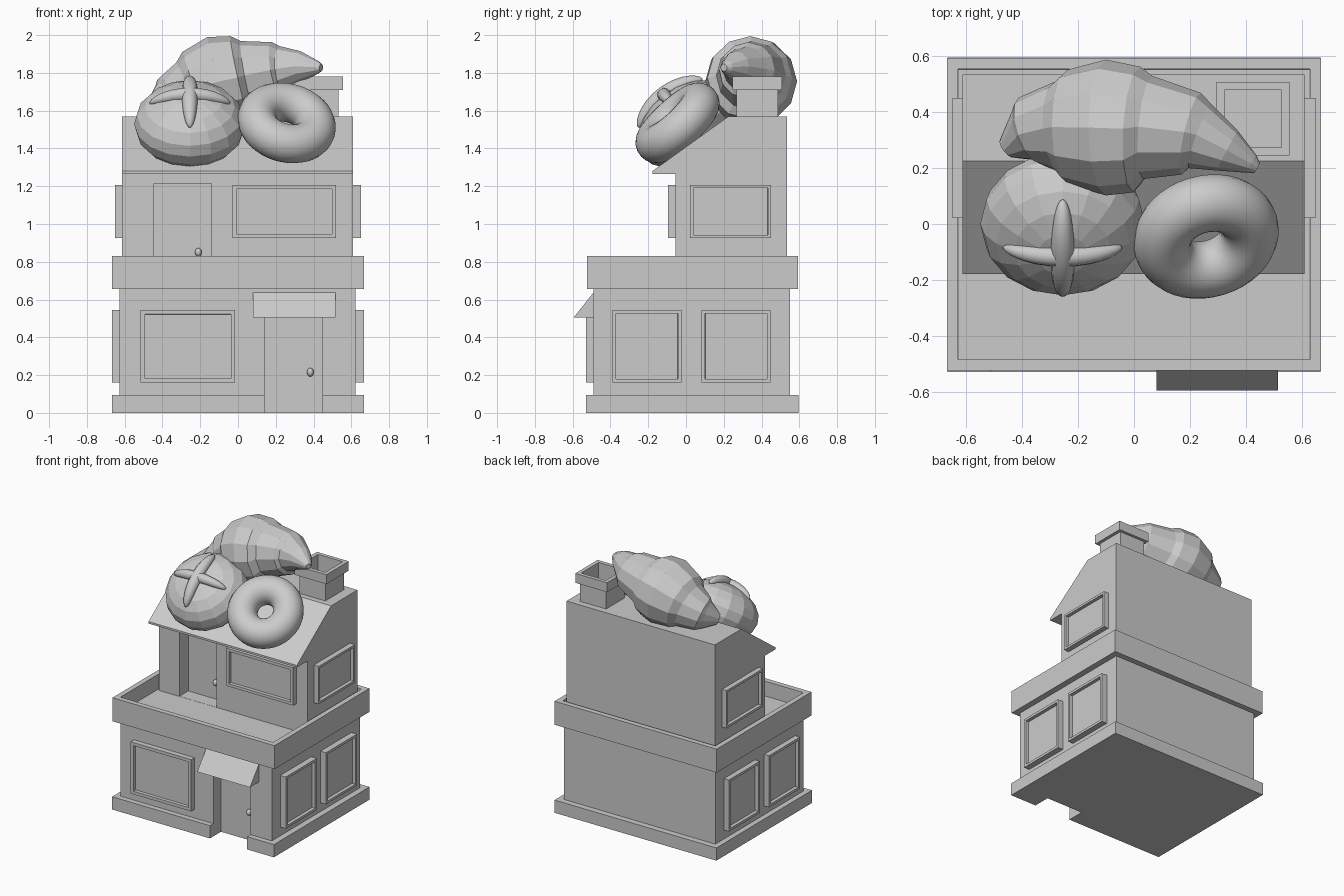
import bpy, bmesh, math
from mathutils import Matrix, Vector

if "Cube" in bpy.data.objects:
    bpy.data.objects.remove(bpy.data.objects["Cube"])


def finish(name, bm, smooth=False):
    bmesh.ops.recalc_face_normals(bm, faces=bm.faces[:])
    me = bpy.data.meshes.new(name)
    bm.to_mesh(me)
    bm.free()
    ob = bpy.data.objects.new(name, me)
    bpy.context.collection.objects.link(ob)
    me.polygons.foreach_set("use_smooth", [smooth] * len(me.polygons))
    return ob


def box_bm(x, y, z):
    bm = bmesh.new()
    size = (x[1] - x[0], y[1] - y[0], z[1] - z[0])
    mid = ((x[0] + x[1]) / 2, (y[0] + y[1]) / 2, (z[0] + z[1]) / 2)
    bmesh.ops.create_cube(bm, size=1, matrix=Matrix.Translation(mid) @ Matrix.Diagonal((*size, 1)))
    return bm


def box(name, x, y, z):
    return finish(name, box_bm(x, y, z))


def recessed(name, x, y, z, normal, rim, depth):
    """Box with a rimmed recess in the face that looks along normal."""
    bm = box_bm(x, y, z)
    bm.normal_update()
    face = max(bm.faces, key=lambda f: f.normal.dot(Vector(normal)))
    bmesh.ops.inset_individual(bm, faces=[face], thickness=rim, depth=0)
    bmesh.ops.inset_individual(bm, faces=[face], thickness=0.001, depth=-depth)
    return finish(name, bm)


def extrude_x(name, profile, x0, x1):
    bm = bmesh.new()
    face = bm.faces.new([bm.verts.new((x0, y, z)) for y, z in profile])
    new = bmesh.ops.extrude_face_region(bm, geom=[face])["geom"]
    bmesh.ops.translate(bm, vec=(x1 - x0, 0, 0), verts=[v for v in new if isinstance(v, bmesh.types.BMVert)])
    return finish(name, bm)


def tube(name, rings, sides, smooth=False, matrix=Matrix(), span=1):
    """Skin circles given as (x, y, z, radius), each square to the path."""
    bm = bmesh.new()
    pts = [Vector(r[:3]) for r in rings]
    loops = []
    for i, r in enumerate(rings):
        t = (pts[min(i + span, len(pts) - 1)] - pts[max(i - span, 0)]).normalized()
        up = Vector((0, 0, 1))
        u = up.cross(t).normalized()
        w = t.cross(u)
        loops.append([bm.verts.new(pts[i] + r[3] * (math.cos(a) * u + math.sin(a) * w))
                      for a in (2 * math.pi * k / sides for k in range(sides))])
    for a, b in zip(loops, loops[1:]):
        for k in range(sides):
            n = (k + 1) % sides
            bm.faces.new((a[k], a[n], b[n], b[k]))
    bm.faces.new(loops[0])
    bm.faces.new(loops[-1])
    bm.transform(matrix)
    return finish(name, bm, smooth)


def cut(cutter, *targets):
    cutter.hide_render = True
    cutter.display_type = 'WIRE'
    for ob in targets:
        mod = ob.modifiers.new("recess", 'BOOLEAN')
        mod.operation, mod.solver, mod.object = 'DIFFERENCE', 'EXACT', cutter


# Ground floor
plinth = box("plinth", (-0.667, 0.667), (-0.53, 0.595), (0, 0.095))
shop = box("shop_walls", (-0.627, 0.622), (-0.49, 0.55), (0.05, 0.69))
parapet = recessed("roof_terrace_parapet", (-0.668, 0.668), (-0.524, 0.593), (0.655, 0.83),
                   (0, 0, 1), 0.055, 0.11)
cut(box("shop_door_recess", (0.14, 0.447), (-0.7, -0.40), (-0.1, 0.515)), plinth, shop)
extrude_x("door_awning", [(-0.595, 0.505), (-0.49, 0.637), (-0.48, 0.637), (-0.48, 0.505)], 0.08, 0.515)

# Upper floor with sloping roof front
house = extrude_x("upper_floor", [(-0.055, 0.7), (-0.055, 1.265), (-0.178, 1.265), (-0.178, 1.28),
                                  (0.225, 1.57), (0.535, 1.57), (0.535, 0.7)], -0.613, 0.61)
cut(box("upper_door_recess", (-0.445, -0.14), (-0.477, 0.05), (0.721, 1.215)), house, parapet)

# Windows on front and both sides
recessed("shop_front_window", (-0.515, -0.015), (-0.53, -0.48), (0.16, 0.545), (0, -1, 0), 0.032, 0.025)
recessed("upper_front_window", (-0.03, 0.52), (-0.095, -0.045), (0.925, 1.207), (0, -1, 0), 0.03, 0.025)
for side, s in (("right", 1), ("left", -1)):
    for i, y in enumerate(((-0.39, -0.025), (0.083, 0.448))):
        recessed(f"shop_{side}_window_{i + 1}", sorted((s * 0.61, s * 0.667)), y, (0.16, 0.545),
                 (s, 0, 0), 0.026, 0.025)
    recessed(f"upper_{side}_window", sorted((s * 0.6, s * 0.65)), (0.022, 0.45), (0.925, 1.207),
             (s, 0, 0), 0.024, 0.025)

# Door knobs
for name, loc in (("shop_door_knob", (0.383, -0.415, 0.215)), ("upper_door_knob", (-0.21, 0.035, 0.85))):
    bm = bmesh.new()
    bmesh.ops.create_uvsphere(bm, u_segments=12, v_segments=8, radius=1,
                              matrix=Matrix.Translation(loc) @ Matrix.Diagonal((0.018, 0.022, 0.023, 1)))
    finish(name, bm, True)

# Chimney
chimney = box("chimney_stack", (0.318, 0.533), (0.267, 0.487), (1.5, 1.72))
cap = box("chimney_cap", (0.295, 0.557), (0.245, 0.508), (1.71, 1.78))
cut(box("flue", (0.324, 0.528), (0.274, 0.480), (1.65, 1.9)), chimney, cap)

# Round bun with a raised cross
bun = Matrix.Translation((-0.255, 0.0, 1.53)) @ Matrix.Rotation(math.radians(37), 4, 'X')
bm = bmesh.new()
bmesh.ops.create_uvsphere(bm, u_segments=16, v_segments=10, radius=1,
                          matrix=bun @ Matrix.Diagonal((0.295, 0.288, 0.195, 1)))
finish("bun", bm)
for name, turn, r in (("bun_cross_wide", 0, 0.036), ("bun_cross_tall", 90, 0.042)):
    arc = []
    for k in range(17):
        s = -math.cos(math.pi * k / 16)
        phi = math.radians(46) * s
        arc.append((0.295 * math.sin(phi), 0, 0.195 * math.cos(phi), max(0.001, r * math.sqrt(1 - s * s))))
    tube(name, arc, 12, True, bun @ Matrix.Rotation(math.radians(turn), 4, 'Z'))

# Doughnut
axis = Vector((0.2, -0.66, 0.72))
bpy.ops.mesh.primitive_torus_add(major_radius=0.16, minor_radius=0.103, major_segments=40, minor_segments=20,
                                 location=(0.258, -0.045, 1.535),
                                 rotation=axis.to_track_quat('Z', 'Y').to_euler())
bpy.context.object.name = "doughnut"
bpy.ops.object.shade_smooth()

# Croissant: stepped segments along a bent path
tube("croissant", [
    (-0.455, 0.27, 1.62, 0.04), (-0.385, 0.325, 1.65, 0.105),
    (-0.37, 0.335, 1.66, 0.125), (-0.27, 0.345, 1.70, 0.165),
    (-0.235, 0.347, 1.715, 0.205), (-0.10, 0.345, 1.755, 0.243), (0.01, 0.338, 1.775, 0.225),
    (0.05, 0.345, 1.787, 0.185), (0.205, 0.323, 1.815, 0.15),
    (0.235, 0.315, 1.82, 0.122), (0.335, 0.262, 1.835, 0.08),
    (0.42, 0.215, 1.83, 0.036), (0.44, 0.2, 1.828, 0.02)], 12, span=2)
